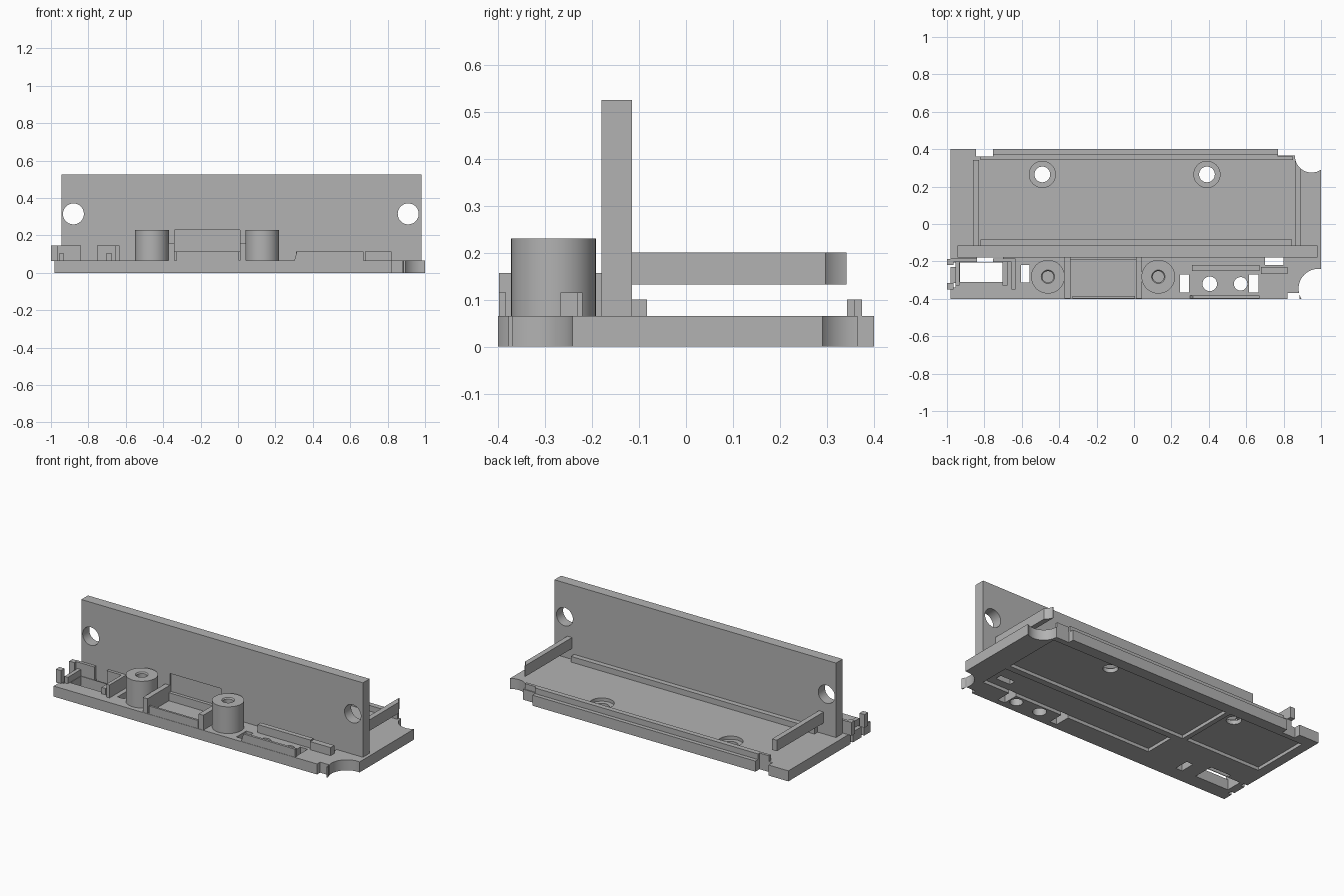
import bpy, bmesh, math
from mathutils import Matrix, Vector

if "Cube" in bpy.data.objects:
    bpy.data.objects.remove(bpy.data.objects["Cube"], do_unlink=True)

grey = bpy.data.materials.new("plain_grey")
grey.use_nodes = True
colour = (0.45, 0.45, 0.45, 1)
grey.diffuse_color = colour
grey.node_tree.nodes["Principled BSDF"].inputs["Base Color"].default_value = colour


def finish(name, bm):
    mesh = bpy.data.meshes.new(name)
    bmesh.ops.recalc_face_normals(bm, faces=bm.faces)
    bm.to_mesh(mesh)
    bm.free()
    mesh.materials.append(grey)
    obj = bpy.data.objects.new(name, mesh)
    bpy.context.scene.collection.objects.link(obj)
    return obj


def box(name, x, y, z):
    bm = bmesh.new()
    lo, hi = Vector((x[0], y[0], z[0])), Vector((x[1], y[1], z[1]))
    bmesh.ops.create_cube(bm, size=1, matrix=Matrix.Translation((lo + hi) / 2)
                          @ Matrix.Diagonal((*(hi - lo), 1)))
    return finish(name, bm)


def cylinder(name, x, y, r, z, r_top=None):
    bm = bmesh.new()
    bmesh.ops.create_cone(bm, cap_ends=True, segments=48, radius1=r,
                          radius2=r if r_top is None else r_top, depth=z[1] - z[0],
                          matrix=Matrix.Translation((x, y, (z[0] + z[1]) / 2)))
    return finish(name, bm)


def prism(name, outline, z):
    bm = bmesh.new()
    face = bm.faces.new([bm.verts.new((x, y, z[0])) for x, y in outline])
    new = bmesh.ops.extrude_face_region(bm, geom=[face])["geom"]
    bmesh.ops.translate(bm, vec=(0, 0, z[1] - z[0]),
                        verts=[v for v in new if isinstance(v, bmesh.types.BMVert)])
    return finish(name, bm)


def cut(obj, cutters):
    for c in cutters:
        c.hide_render = True
        mod = obj.modifiers.new("cut", "BOOLEAN")
        mod.operation, mod.solver, mod.object = "DIFFERENCE", "EXACT", c
    bpy.context.view_layer.update()
    result = obj.evaluated_get(bpy.context.evaluated_depsgraph_get())
    mesh = bpy.data.meshes.new_from_object(result)
    obj.modifiers.clear()
    obj.data = mesh
    for c in cutters:
        bpy.data.objects.remove(c, do_unlink=True)


T = 0.065          # base thickness
THROUGH = (-0.1, 0.3)
HOLES = (-0.49, 0.39)
BOSSES = (-0.46, 0.13)

# Base plate with stepped back edge
base = prism("base_plate", [(-0.98, -0.4), (1, -0.4), (1, 0.365), (0.77, 0.365), (0.77, 0.4),
                            (-0.755, 0.4), (-0.755, 0.36), (-0.845, 0.36),
                            (-0.845, 0.4), (-0.98, 0.4)], (0, T))
cutters = [cylinder("back_corner_cut", 0.95, 0.365, 0.09, THROUGH),
           cylinder("front_corner_cut", 0.985, -0.345, 0.105, THROUGH)]
for x in HOLES:
    cutters += [cylinder("screw_hole", x, 0.265, 0.042, THROUGH),
                cylinder("counterbore", x, 0.265, 0.07, (0.045, 0.1))]
for x, r in ((0.405, 0.039), (0.57, 0.036)):
    cutters.append(cylinder("round_hole", x, -0.32, r, THROUGH))
slots = [((-0.93, -0.7), (-0.31, -0.207)), ((-0.84, -0.7), (-0.203, -0.18)),
         ((-0.605, -0.56), (-0.312, -0.22)), ((0.245, 0.293), (-0.365, -0.27)),
         ((0.615, 0.665), (-0.365, -0.27)), ((0.7, 0.8), (-0.22, -0.18)),
         ((0.82, 0.885), (-0.5, -0.37)), ((-1.1, -0.955), (-0.34, -0.315)),
         ((-1.1, -0.955), (-0.23, -0.205))]
cutters += [box("slot", x, y, THROUGH) for x, y in slots]
# Shallow pockets under the base
pockets = [((-0.38, 0.85), (-0.04, 0.33)), ((-0.92, -0.41), (-0.04, 0.33)),
           ((-0.33, 0.85), (-0.27, -0.08))]
cutters += [box("pocket", x, y, (-0.1, 0.02)) for x, y in pockets]
cut(base, cutters)

# Upright wall with two end holes and a shallow recess
wall = box("upright_wall", (-0.945, 0.98), (-0.18, -0.115), (T, 0.525))
wall_cuts = [box("wall_recess", (-0.34, 0.01), (-0.3, -0.17), (0.115, 0.23))]
for x in (-0.88, 0.91):
    hole = cylinder("wall_hole", 0, 0, 0.056, (-0.2, 0.2))
    hole.matrix_world = Matrix.Translation((x, -0.15, 0.315)) @ Matrix.Rotation(math.pi / 2, 4, "X")
    wall_cuts.append(hole)
cut(wall, wall_cuts)

# Arms reaching back from the wall
box("right_arm", (-0.86, -0.828), (-0.12, 0.342), (0.132, 0.2))
left_arm = box("left_arm", (0.86, 0.892), (-0.12, 0.342), (0.132, 0.2))
cut(left_arm, [cylinder("arm_cut", 0.95, 0.365, 0.09, THROUGH)])

# Bosses with chamfered blind holes
for x in BOSSES:
    boss = cylinder("screw_boss", x, -0.282, 0.09, (T, 0.23))
    cut(boss, [cylinder("bore", x, -0.282, 0.03, (0.09, 0.3)),
               cylinder("bore_chamfer", x, -0.282, 0.024, (0.215, 0.235), 0.04)])

# Ribs and rails standing on the base: name, x, y, top
ribs = [("back_lip", (-0.755, 0.77), (0.343, 0.375), 0.1),
        ("back_inner_lip", (-0.82, 0.85), (0.343, 0.36), 0.1),
        ("wall_foot_strip", (-0.82, 0.845), (-0.116, -0.083), 0.1),
        ("bay_side", (-0.372, -0.34), (-0.398, -0.18), 0.157),
        ("bay_side", (0.01, 0.042), (-0.398, -0.18), 0.157),
        ("bay_front", (-0.33, 0.005), (-0.398, -0.385), 0.115),
        ("bay_back", (-0.34, 0.01), (-0.19, -0.18), 0.115),
        ("inner_rail", (0.31, 0.67), (-0.25, -0.22), 0.115),
        ("end_rail", (0.68, 0.82), (-0.267, -0.23), 0.115),
        ("frame_side", (-0.955, -0.932), (-0.33, -0.19), 0.105),
        ("frame_side", (-0.702, -0.675), (-0.33, -0.2), 0.105),
        ("frame_rib", (-0.655, -0.633), (-0.35, -0.19), 0.145),
        ("frame_back", (-0.98, -0.84), (-0.203, -0.185), 0.145),
        ("frame_back", (-0.755, -0.633), (-0.203, -0.185), 0.145),
        ("edge_post", (-1, -0.965), (-0.35, -0.315), 0.145),
        ("edge_post", (-1, -0.965), (-0.22, -0.188), 0.145)]
for name, x, y, top in ribs:
    box(name, x, y, (T - 0.002, top))

# Front rail with a sloped end
rail = box("front_rail", (0.3, 0.67), (-0.398, -0.383), (T - 0.002, 0.115))
for v in rail.data.vertices:
    if v.co.x < 0.4 and v.co.z > 0.1:
        v.co.x += 0.015

# Smooth round parts, keep edges sharp
bpy.ops.object.select_all(action="DESELECT")
for obj in bpy.context.scene.objects:
    if obj.type == "MESH" and grey.name in obj.data.materials:
        obj.select_set(True)
        bpy.context.view_layer.objects.active = obj
bpy.ops.object.shade_smooth_by_angle(angle=math.radians(30))
